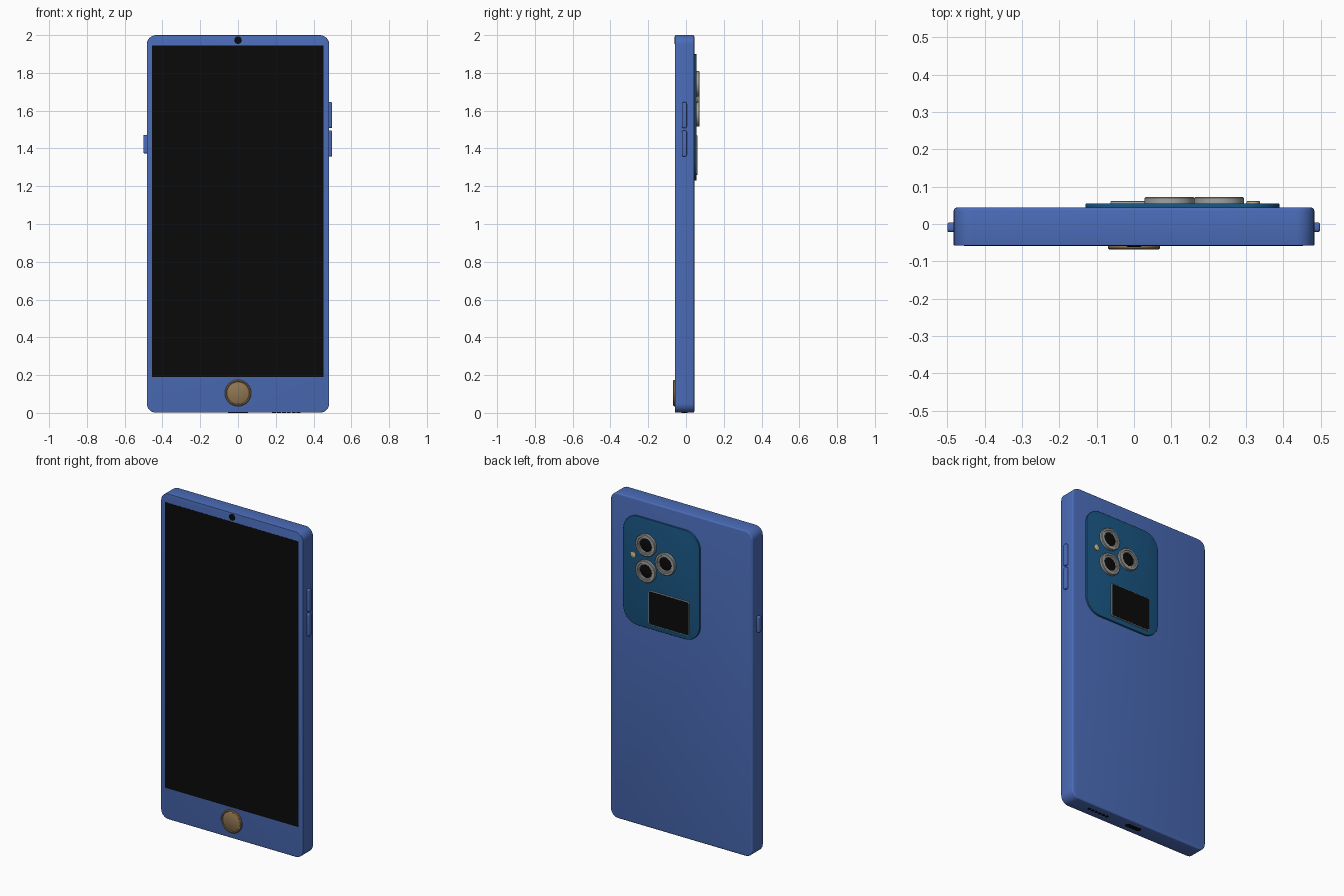
import bpy, bmesh, math
from mathutils import Vector

if "Cube" in bpy.data.objects:
    bpy.data.objects.remove(bpy.data.objects["Cube"])


def material(name, r, g, b):
    m = bpy.data.materials.new(name)
    m.diffuse_color = (r, g, b, 1)
    m.use_nodes = True
    m.node_tree.nodes["Principled BSDF"].inputs["Base Color"].default_value = m.diffuse_color
    return m


BLUE = material("case_blue", 0.07, 0.15, 0.48)
TEAL = material("plate_blue", 0.01, 0.09, 0.22)
BLACK = material("black_glass", 0.003, 0.003, 0.003)
BRONZE = material("bronze", 0.28, 0.18, 0.085)
STEEL = material("lens_metal", 0.36, 0.36, 0.35)
CREAM = material("flash_cream", 0.6, 0.5, 0.25)

# Each axis maps (u, v, depth) to world coordinates
AXES = {
    "x": lambda u, v, d: Vector((d, u, v)),
    "y": lambda u, v, d: Vector((u, d, v)),
    "z": lambda u, v, d: Vector((u, v, d)),
}


def finish(bm, name, mat):
    bmesh.ops.recalc_face_normals(bm, faces=bm.faces)
    me = bpy.data.meshes.new(name)
    bm.to_mesh(me)
    bm.free()
    me.materials.append(mat)
    ob = bpy.data.objects.new(name, me)
    bpy.context.collection.objects.link(ob)
    bpy.ops.object.select_all(action="DESELECT")
    ob.select_set(True)
    bpy.context.view_layer.objects.active = ob
    bpy.ops.object.shade_smooth_by_angle(angle=math.radians(35))
    return ob


def slab(name, mat, axis, u, v, d, radius, bevel=(0, 0), steps=8):
    """Rounded rectangle over u and v, extruded over d; bevel = (low end, high end)."""
    def ring(inset, depth):
        r = max(radius - inset, 0.0005)
        pts = []
        corners = [(u[1], v[1], -1, -1), (u[0], v[1], 1, -1),
                   (u[0], v[0], 1, 1), (u[1], v[0], -1, 1)]
        for q, (cu, cv, su, sv) in enumerate(corners):
            for i in range(steps + 1):
                a = math.pi / 2 * (q + i / steps)
                pts.append(AXES[axis](cu + su * (inset + r) + r * math.cos(a),
                                      cv + sv * (inset + r) + r * math.sin(a), depth))
        return [bm.verts.new(p) for p in pts]

    bm = bmesh.new()
    arcs = [k * math.pi / 6 for k in range(4)]
    lo, hi = bevel
    levels = [(lo * (1 - math.sin(a)), d[0] + lo * (1 - math.cos(a))) for a in arcs] if lo else [(0, d[0])]
    levels += [(hi * (1 - math.cos(a)), d[1] - hi * (1 - math.sin(a))) for a in arcs] if hi else [(0, d[1])]
    rings = [ring(*lv) for lv in levels]
    n = len(rings[0])
    for a, b in zip(rings, rings[1:]):
        for i in range(n):
            bm.faces.new((a[i], a[(i + 1) % n], b[(i + 1) % n], b[i]))
    bm.faces.new(rings[0])
    bm.faces.new(rings[-1])
    return finish(bm, name, mat)


def turned(name, mat, x, z, profile, sides=40):
    """Solid of revolution about the y direction, profile of (radius, y)."""
    bm = bmesh.new()
    rings = [[bm.verts.new((x + r * math.cos(2 * math.pi * i / sides), y,
                            z + r * math.sin(2 * math.pi * i / sides)))
              for i in range(sides)] for r, y in profile]
    for a, b in zip(rings, rings[1:]):
        for i in range(sides):
            j = (i + 1) % sides
            bm.faces.new((a[i], a[j], b[j], b[i]))
    bm.faces.new(rings[0])
    bm.faces.new(rings[-1])
    return finish(bm, name, mat)


FRONT, BACK = -0.058, 0.044

# Case and front glass
slab("case", BLUE, "y", (-0.483, 0.483), (0.001, 2.0), (FRONT, BACK), 0.05, (0.003, 0.008))
slab("screen", BLACK, "y", (-0.456, 0.453), (0.19, 1.945), (FRONT - 0.001, FRONT + 0.01), 0.002)
turned("front_camera", BLACK, 0, 1.973,
       [(0.02, FRONT + 0.01), (0.02, FRONT - 0.002), (0.017, FRONT - 0.003)], 24)

# Home button with a raised rim
turned("home_button_rim", BRONZE, 0, 0.105,
       [(0.07, FRONT + 0.005), (0.07, -0.064), (0.066, -0.068), (0.061, -0.068), (0.059, -0.064)])
turned("home_button", BRONZE, 0, 0.105,
       [(0.058, FRONT + 0.005), (0.058, -0.065), (0.055, -0.067)])

# Side buttons
for name, d, z in (("volume_up", (0.47, 0.498), (1.508, 1.645)),
                   ("volume_down", (0.47, 0.498), (1.357, 1.495)),
                   ("power_button", (-0.5, -0.47), (1.373, 1.472))):
    bev = (0.005, 0) if d[0] < 0 else (0, 0.005)
    slab(name, BLUE, "x", (-0.022, 0.004), z, d, 0.009, bev)

# Camera plate
slab("camera_plate", TEAL, "y", (-0.13, 0.39), (1.23, 1.9), (BACK - 0.005, 0.055), 0.1, (0, 0.003), 12)

# Three lenses: metal ring with stepped bore, dark glass inside
for i, (x, z) in enumerate(((0.228, 1.742), (0.228, 1.582), (0.095, 1.662))):
    turned(f"lens_ring_{i + 1}", STEEL, x, z,
           [(0.067, 0.05), (0.067, 0.069), (0.064, 0.072), (0.054, 0.072),
            (0.052, 0.068), (0.043, 0.068), (0.04, 0.062)])
    turned(f"lens_glass_{i + 1}", BLACK, x, z, [(0.039, 0.055), (0.039, 0.064), (0.034, 0.066)])

# Flash
turned("flash", CREAM, 0.319, 1.658, [(0.018, 0.05), (0.018, 0.06), (0.015, 0.062)], 24)

# Small rear display in a thin frame
slab("rear_display_frame", STEEL, "y", (-0.063, 0.213), (1.26, 1.468), (0.05, 0.061), 0.014, (0, 0.002))
slab("rear_display", BLACK, "y", (-0.059, 0.209), (1.264, 1.464), (0.055, 0.062), 0.011)

# Charging port and speaker holes on the bottom edge
slab("charging_port", BLACK, "z", (-0.053, 0.053), (-0.023, 0.009), (0, 0.01), 0.0155)
for i in range(6):
    x = 0.256 + (i - 2.5) * 0.026
    slab(f"speaker_hole_{i + 1}", BLACK, "z", (x - 0.01, x + 0.01), (-0.017, 0.003), (0, 0.01), 0.0095, steps=4)
